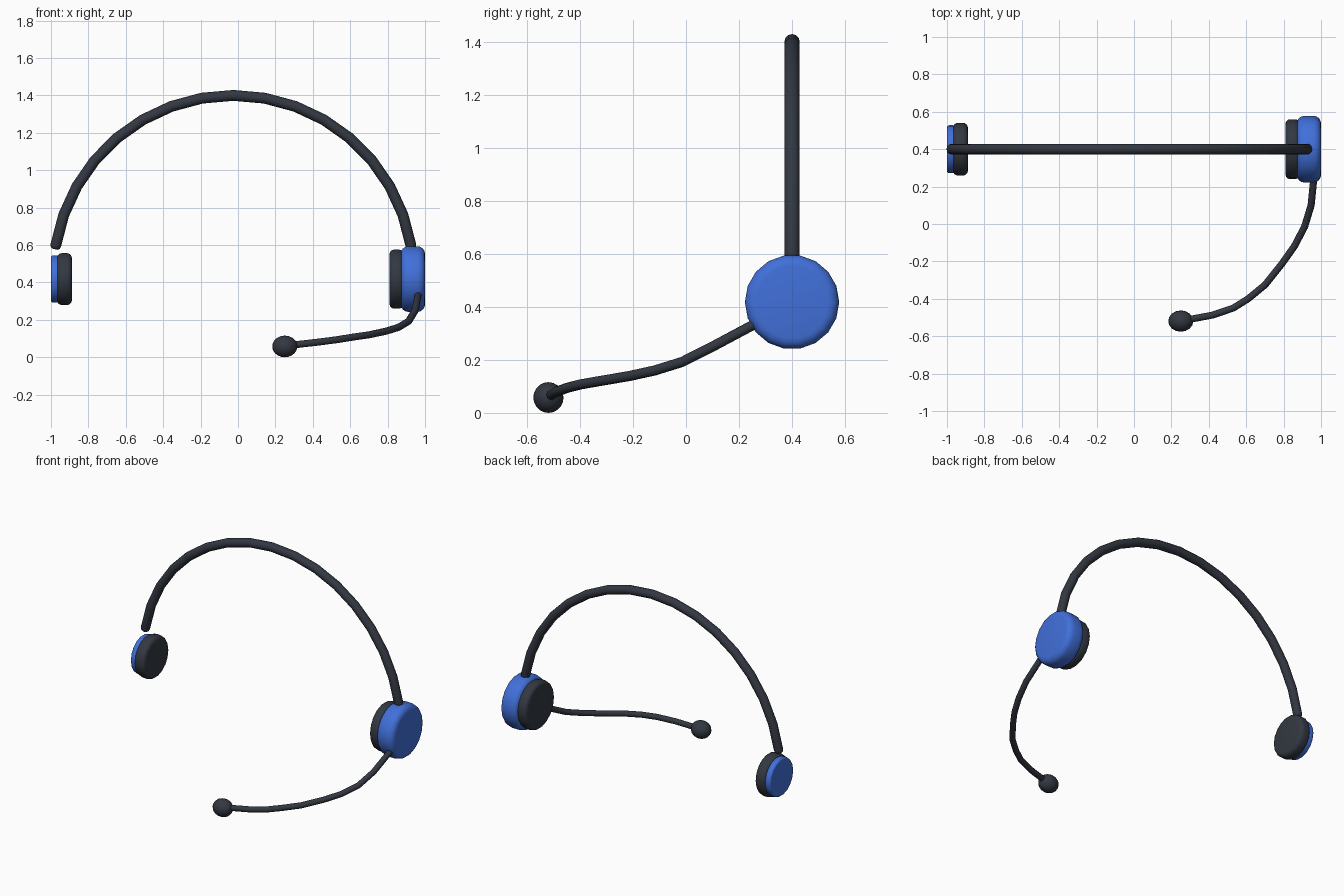
import bpy
import math
from mathutils import Vector

if "Cube" in bpy.data.objects:
    bpy.data.objects.remove(bpy.data.objects["Cube"], do_unlink=True)


def make_material(name, color):
    mat = bpy.data.materials.new(name)
    mat.use_nodes = True
    mat.diffuse_color = color
    mat.node_tree.nodes["Principled BSDF"].inputs["Base Color"].default_value = color
    return mat


DARK = make_material("charcoal", (0.033, 0.039, 0.053, 1))
BLUE = make_material("blue", (0.053, 0.162, 0.70, 1))
CUP_Y, CUP_Z = 0.4, 0.418


def finish(name, mat, angle=40):
    obj = bpy.context.object
    obj.name = name
    obj.data.name = name
    obj.data.materials.clear()
    obj.data.materials.append(mat)
    bpy.ops.object.shade_smooth_by_angle(angle=math.radians(angle))
    return obj


def disc(name, x0, x1, radius, bevel, mat):
    """Round-edged disc lying across the x axis."""
    bpy.ops.mesh.primitive_cylinder_add(
        vertices=18, radius=radius, depth=x1 - x0,
        location=((x0 + x1) / 2, CUP_Y, CUP_Z), rotation=(0, math.pi / 2, 0))
    obj = bpy.context.object
    mod = obj.modifiers.new("round_edges", 'BEVEL')
    mod.width = bevel
    mod.segments = 4
    mod.limit_method = 'ANGLE'
    mod.angle_limit = math.radians(40)
    bpy.ops.object.modifier_apply(modifier=mod.name)
    return finish(name, mat)


def tube(name, points, radius, mat):
    """Tube along a path, with softly rounded tips."""
    pts = [Vector(p) for p in points]
    path = [(p, 1.0) for p in pts]
    for end, inner, at in ((pts[0], pts[1], 0), (pts[-1], pts[-2], None)):
        out = (end - inner).normalized() * radius
        tips = [(end + out * 0.4, 0.88), (end + out * 0.7, 0.5)]
        if at == 0:
            path = tips[::-1] + path
        else:
            path = path + tips
    curve = bpy.data.curves.new(name, 'CURVE')
    curve.dimensions = '3D'
    curve.bevel_depth = radius
    curve.bevel_resolution = 4
    curve.use_fill_caps = True
    spline = curve.splines.new('POLY')
    spline.points.add(len(path) - 1)
    for sp, (co, scale) in zip(spline.points, path):
        sp.co = (*co, 1)
        sp.radius = scale
    obj = bpy.data.objects.new(name, curve)
    bpy.context.collection.objects.link(obj)
    bpy.ops.object.select_all(action='DESELECT')
    obj.select_set(True)
    bpy.context.view_layer.objects.active = obj
    bpy.ops.object.convert(target='MESH')
    return finish(name, mat)


# Headband: circular arc of sixteen segments
SEGMENTS, R, START = 16, 0.963, math.radians(9.6)
arc = []
for i in range(SEGMENTS + 1):
    a = START + (math.pi - 2 * START) * i / SEGMENTS
    arc.append((-0.025 + R * math.cos(a), CUP_Y, 0.437 + R * math.sin(a)))
tube("headband", arc, 0.029, DARK)

# Large left ear cup and its cushion
disc("left_ear_cup", 0.87, 1.0, 0.178, 0.04, BLUE)
disc("left_cushion", 0.81, 0.885, 0.16, 0.025, DARK)

# Small right temple pad with its outer cap
disc("right_cushion", -0.968, -0.888, 0.141, 0.027, DARK)
disc("right_cap", -1.0, -0.955, 0.128, 0.012, BLUE)

# Microphone boom curving from the left cup to the mouth
boom = [(0.962, 0.25, 0.33), (0.947, 0.10, 0.25), (0.912, -0.015, 0.192),
        (0.858, -0.118, 0.16), (0.79, -0.214, 0.139), (0.70, -0.326, 0.12),
        (0.61, -0.40, 0.107), (0.53, -0.45, 0.094), (0.42, -0.487, 0.08),
        (0.27, -0.515, 0.063)]
tube("microphone_boom", boom, 0.019, DARK)

# Microphone foam tip
bpy.ops.mesh.primitive_uv_sphere_add(segments=16, ring_count=10, radius=1,
                                     location=(0.25, -0.519, 0.058))
bpy.context.object.scale = (0.067, 0.057, 0.058)
bpy.ops.object.transform_apply(location=False, rotation=False, scale=True)
finish("microphone_tip", DARK, 60)
